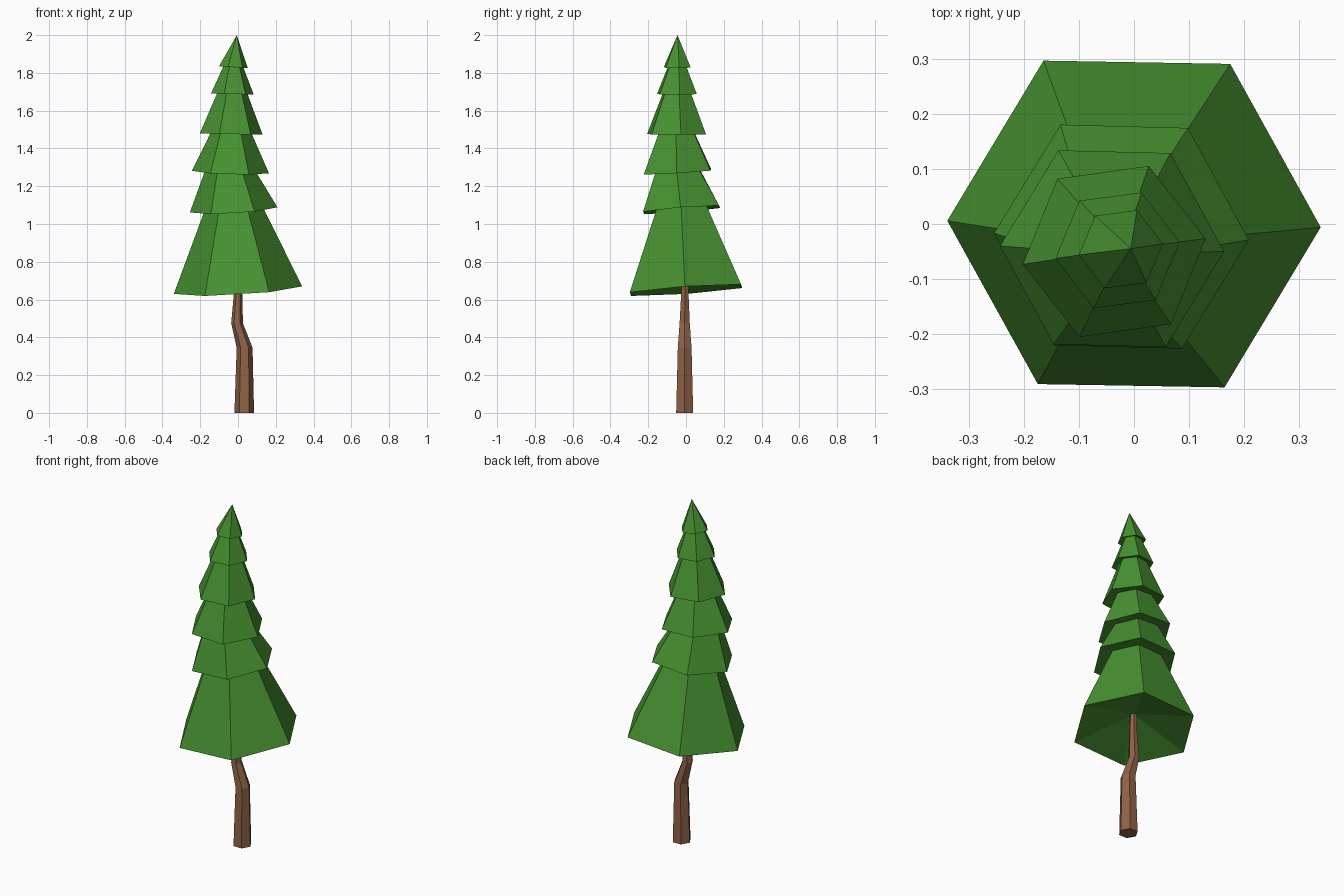
import bpy, bmesh, math

if "Cube" in bpy.data.objects:
    bpy.data.objects.remove(bpy.data.objects["Cube"])


def material(name, rgb):
    m = bpy.data.materials.new(name)
    m.diffuse_color = (*rgb, 1)
    m.use_nodes = True
    m.node_tree.nodes["Principled BSDF"].inputs["Base Color"].default_value = m.diffuse_color
    return m


def ring(bm, cx, cy, z, r, turn=0, sx=0, sy=0):
    """Six-sided ring, tilted by slopes sx and sy."""
    verts = []
    for i in range(6):
        a = math.radians(60 * i + turn)
        dx, dy = r * math.cos(a), r * math.sin(a)
        verts.append(bm.verts.new((cx + dx, cy + dy, z + sx * dx + sy * dy)))
    return verts


def bridge(bm, a, b):
    for i in range(6):
        j = (i + 1) % 6
        bm.faces.new((a[i], a[j], b[j], b[i]))


def fan(bm, a, point):
    v = bm.verts.new(point)
    for i in range(6):
        bm.faces.new((a[i], a[(i + 1) % 6], v))


def finish(bm, name, mat):
    bmesh.ops.recalc_face_normals(bm, faces=bm.faces)
    me = bpy.data.meshes.new(name)
    bm.to_mesh(me)
    bm.free()
    me.materials.append(mat)
    bpy.context.collection.objects.link(bpy.data.objects.new(name, me))


green = material("pine green", (0.062, 0.285, 0.03))
brown = material("bark brown", (0.275, 0.122, 0.062))

# Bent, tapering trunk: centre x, centre y, z, radius
bm = bmesh.new()
rings = [ring(bm, *p) for p in [
    (0.033, -0.007, 0, 0.052), (0.035, -0.007, 0.345, 0.042),
    (-0.005, -0.007, 0.475, 0.031), (0.001, -0.006, 0.64, 0.022),
    (0.0, -0.004, 0.75, 0.02)]]
for a, b in zip(rings, rings[1:]):
    bridge(bm, a, b)
bm.faces.new(rings[0])
bm.faces.new(rings[-1])
finish(bm, "trunk", brown)

# Foliage: each tier is a wide tilted rim rising to a narrow neck
# rim x, y, z, radius, turn, slope x, slope y, neck radius
tiers = [
    (0.0, 0.0, 0.65, 0.34, -1, 0.06, 0.07, 0.152),
    (-0.023, -0.023, 1.075, 0.232, -1.5, 0.06, 0.08, 0.132),
    (-0.04, -0.045, 1.275, 0.204, -1.4, -0.03, 0.06, 0.106),
    (-0.036, -0.05, 1.476, 0.168, 8, -0.02, 0.0, 0.078),
    (-0.03, -0.048, 1.688, 0.114, 7.5, -0.02, 0.0, 0.05),
    (-0.024, -0.046, 1.83, 0.077, 7.5, -0.07, 0.0, 0),
]
bm = bmesh.new()
neck = None
for k, (x, y, z, r, turn, sx, sy, nr) in enumerate(tiers):
    rim = ring(bm, x, y, z, r, turn, sx, sy)
    if neck:
        bridge(bm, neck, rim)
    else:
        fan(bm, rim, (0, 0, 0.74))  # hollowed underside
    if nr:
        nx, ny, nz, _, _, nsx, nsy, _ = tiers[k + 1]
        neck = ring(bm, nx, ny, nz + 0.01, nr, turn, nsx, nsy)
        bridge(bm, rim, neck)
    else:
        fan(bm, rim, (-0.006, -0.045, 2.0))
finish(bm, "foliage", green)
